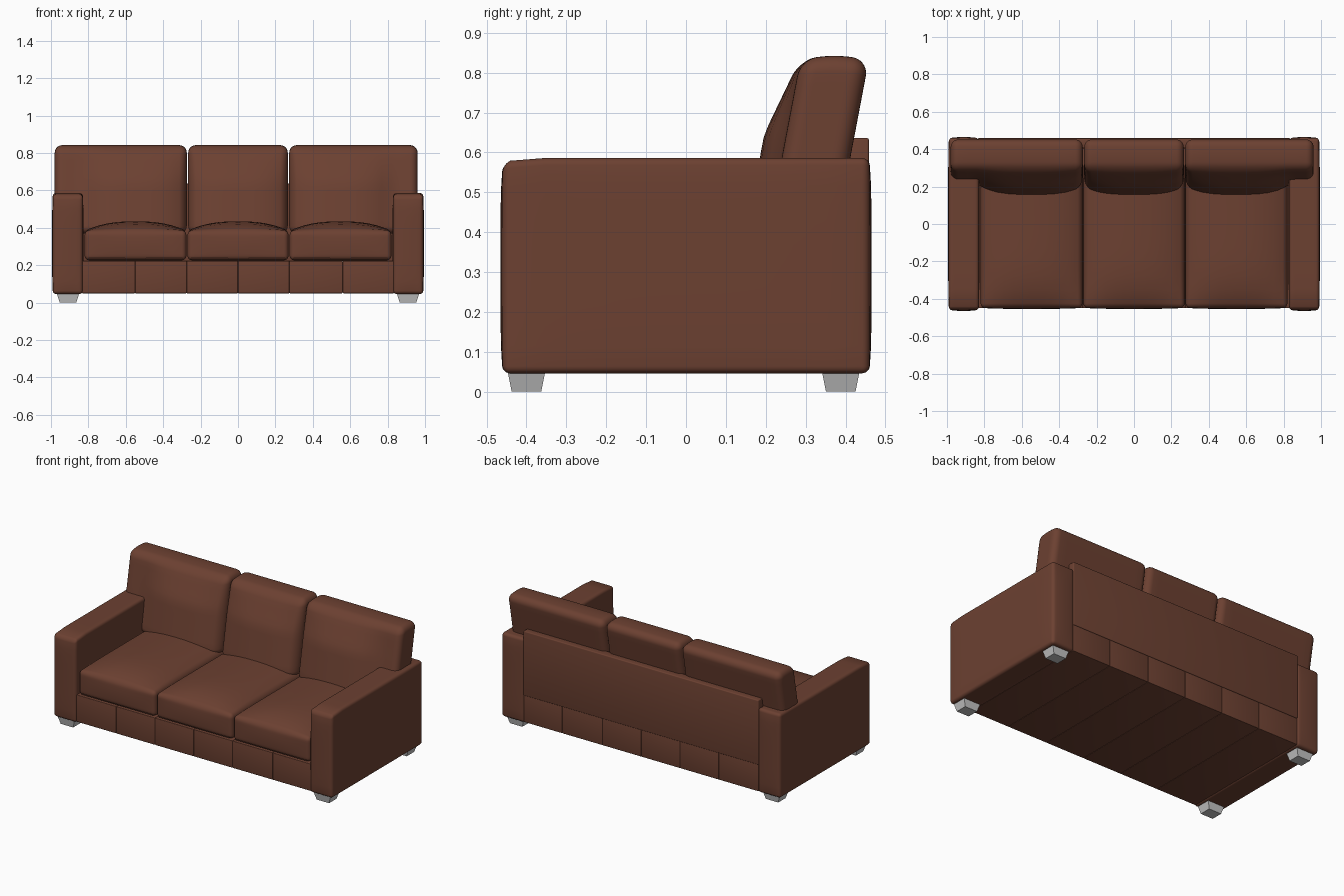
import bpy
import bmesh
from mathutils import Vector

if "Cube" in bpy.data.objects:
    bpy.data.objects.remove(bpy.data.objects["Cube"])


def material(name, rgb):
    mat = bpy.data.materials.new(name)
    mat.use_nodes = True
    color = (*rgb, 1)
    mat.diffuse_color = color
    bsdf = mat.node_tree.nodes["Principled BSDF"]
    bsdf.inputs["Base Color"].default_value = color
    bsdf.inputs["Roughness"].default_value = 0.6
    return mat


leather = material("brown leather", (0.15, 0.052, 0.031))
metal = material("grey metal", (0.55, 0.55, 0.55))


def add_object(name, bm, mat, smooth=True):
    bmesh.ops.recalc_face_normals(bm, faces=bm.faces)
    mesh = bpy.data.meshes.new(name)
    bm.to_mesh(mesh)
    bm.free()
    mesh.materials.append(mat)
    obj = bpy.data.objects.new(name, mesh)
    bpy.context.collection.objects.link(obj)
    if smooth:
        bpy.ops.object.select_all(action="DESELECT")
        obj.select_set(True)
        bpy.context.view_layer.objects.active = obj
        bpy.ops.object.shade_smooth_by_angle()
    return obj


def rounded_box(name, low, high, radius, warp=None, segments=16, rim=3):
    """Box with evenly rounded edges; warp(point, unit) then shapes it."""
    low, high = Vector(low), Vector(high)
    bm = bmesh.new()
    bmesh.ops.create_cube(bm, size=2)
    bmesh.ops.subdivide_edges(bm, edges=bm.edges[:], cuts=segments - 1,
                              use_grid_fill=True)
    for v in bm.verts:
        p, core = Vector(), Vector()
        for a in range(3):
            i = (v.co[a] + 1) / 2 * segments
            inner_lo, inner_hi = low[a] + radius, high[a] - radius
            if i < rim:
                p[a] = low[a] + radius * i / rim
            elif i > segments - rim:
                p[a] = high[a] - radius * (segments - i) / rim
            else:
                p[a] = inner_lo + (inner_hi - inner_lo) * (i - rim) / (segments - 2 * rim)
            core[a] = min(max(p[a], inner_lo), inner_hi)
        offset = p - core
        if offset.length > 1e-6:
            p = core + offset.normalized() * radius
        unit = Vector([2 * (p[a] - low[a]) / (high[a] - low[a]) - 1 for a in range(3)])
        v.co = warp(p, unit) if warp else p
    return add_object(name, bm, leather)


def dome(t, power=2):
    return max(0, 1 - abs(t) ** power)


# Padded arms, softened more at the top front edge
def arm_warp(p, u):
    front = max(0, (-p.y - 0.41) / 0.05)
    p.z -= 0.018 * front ** 2 * max(0, u.z)
    p.x += 0.004 * u.x * dome(u.y, 4) * dome(u.z, 4)
    p.y += 0.006 * u.y * dome(u.x) * dome(u.z, 6)
    return p


for side, s in (("left", 1), ("right", -1)):
    xs = sorted((s * 0.83, s * 0.99))
    rounded_box(side + "_arm", (xs[0], -0.459, 0.046), (xs[1], 0.459, 0.586),
                0.018, arm_warp)

# Base rail made of six upholstered sections with fine seams
seams = (-0.835, -0.55, -0.275, 0, 0.275, 0.56, 0.835)
for n, (x0, x1) in enumerate(zip(seams, seams[1:]), 1):
    rounded_box(f"base_section_{n}", (x0, -0.45, 0.05), (x1, 0.455, 0.224),
                0.004, segments=6, rim=2)

# Flat outer back
rounded_box("back_panel", (-0.835, 0.405, 0.222), (0.835, 0.459, 0.636),
            0.006, segments=6, rim=2)


# Seat cushions with crowned tops
def seat_warp(p, u):
    if u.z > 0:
        p.z += 0.05 * u.z * dome(u.x, 2.5) * dome(min(u.y, 0.3), 4)
    p.y -= 0.006 * max(0, -u.y) * dome(u.x) * dome(u.z)
    return p


def welt(name, x0, x1, y, z, radius=0.004):
    bm = bmesh.new()
    bmesh.ops.create_cone(bm, segments=8, radius1=radius, radius2=radius,
                          depth=x1 - x0, cap_ends=True)
    for v in bm.verts:
        v.co = ((x0 + x1) / 2 + v.co.z, y + v.co.x, z + v.co.y)
    add_object(name, bm, leather)


# Back cushions lean backwards, bulge forward and spread over the arms
def back_warp(center, half):
    def warp(p, u):
        bulge = dome((p.x - center) / half, 3) * min(1, max(0, (0.85 - p.z) / 0.2))
        p.y += 0.18 * (p.z - 0.585)
        p.y -= 0.055 * bulge * max(0, -u.y)
        p.z -= 0.012 * max(0, u.z) * u.y ** 2
        return p
    return warp


cushions = (
    ("right", -0.82, -0.276, -0.98, -0.274),
    ("middle", -0.27, 0.27, -0.266, 0.266),
    ("left", 0.276, 0.82, 0.274, 0.96),
)
for name, x0, x1, bx0, bx1 in cushions:
    rounded_box(name + "_seat_cushion", (x0, -0.449, 0.226), (x1, 0.33, 0.385),
                0.025, seat_warp)
    for edge, z in (("upper", 0.367), ("lower", 0.236)):
        welt(f"{name}_seat_{edge}_welt", x0 + 0.02, x1 - 0.02, -0.443, z)
    rounded_box(name + "_back_cushion", (bx0, 0.24, 0.37), (bx1, 0.412, 0.842),
                0.04, back_warp((x0 + x1) / 2, 0.28), segments=20, rim=4)

# Tapered feet
for side, s in (("left", 1), ("right", -1)):
    for end, y in (("front", -0.4), ("back", 0.388)):
        bm = bmesh.new()
        bmesh.ops.create_cube(bm, size=2)
        for v in bm.verts:
            top = v.co.z > 0
            v.co = (s * 0.909 + v.co.x * (0.06 if top else 0.044),
                    y + v.co.y * (0.047 if top else 0.037),
                    0.05 if top else 0)
        add_object(f"{end}_{side}_foot", bm, metal, smooth=False)
